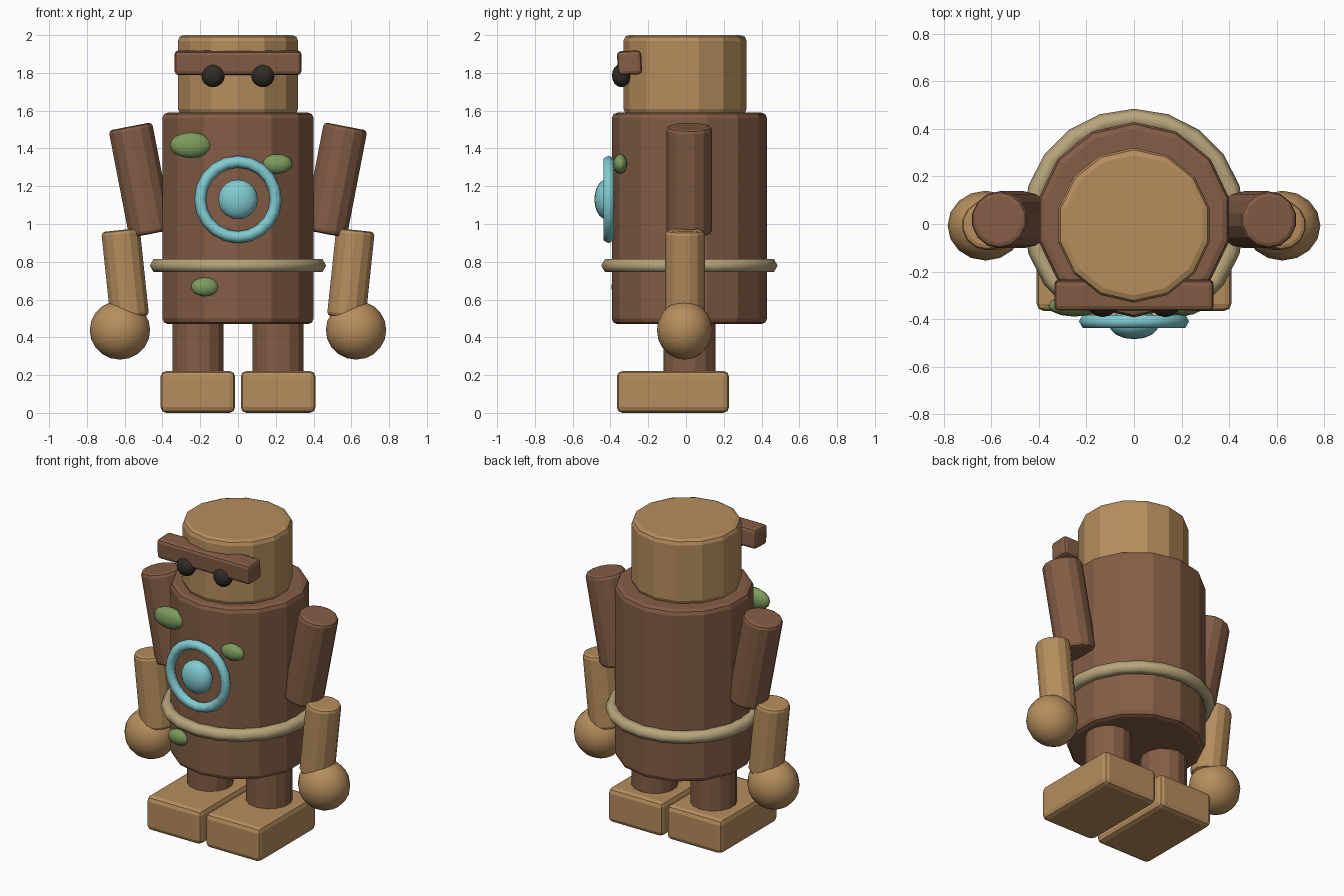
import bpy, bmesh, math
from mathutils import Matrix, Vector

if "Cube" in bpy.data.objects:
    bpy.data.objects.remove(bpy.data.objects["Cube"])


def material(name, rgb):
    m = bpy.data.materials.new(name)
    m.diffuse_color = (*rgb, 1)
    m.use_nodes = True
    m.node_tree.nodes["Principled BSDF"].inputs["Base Color"].default_value = m.diffuse_color
    return m


LIGHT = material("light_wood", (0.47, 0.27, 0.11))
DARK = material("dark_wood", (0.23, 0.11, 0.06))
ROPE = material("rope", (0.48, 0.38, 0.20))
GLOW = material("teal_glow", (0.22, 0.60, 0.64))
MOSS = material("moss", (0.20, 0.33, 0.11))
BLACK = material("black", (0.03, 0.025, 0.02))
YC = 0.018  # body axis


def finish(name, bm, mat, bevel=0, flat=True):
    me = bpy.data.meshes.new(name)
    bm.to_mesh(me)
    bm.free()
    me.materials.append(mat)
    ob = bpy.data.objects.new(name, me)
    bpy.context.collection.objects.link(ob)
    if not flat:
        for p in me.polygons:
            p.use_smooth = True
    if bevel:
        b = ob.modifiers.new("bevel", "BEVEL")
        b.width, b.segments = bevel, 2
        b.limit_method = 'ANGLE'
        b.angle_limit = math.radians(35)
    return ob


def log(name, bottom, top, r, mat, bevel=0.02, sides=14):
    """Cylinder between two points, with one corner facing front/back."""
    a, b = Vector(bottom), Vector(top)
    bm = bmesh.new()
    bmesh.ops.create_cone(bm, cap_ends=True, segments=sides, radius1=r, radius2=r, depth=(b - a).length)
    d = b - a
    tilt = Matrix.Rotation(math.atan2(d.x, d.z), 4, 'Y')
    bm.transform(Matrix.Translation((a + b) / 2) @ tilt)
    return finish(name, bm, mat, bevel)


def box(name, lo, hi, mat, bevel, tilt=0):
    lo, hi = Vector(lo), Vector(hi)
    bm = bmesh.new()
    bmesh.ops.create_cube(bm, size=1)
    bm.transform(Matrix.Translation((lo + hi) / 2) @ Matrix.Rotation(tilt, 4, 'X')
                 @ Matrix.Diagonal((*(hi - lo), 1)))
    return finish(name, bm, mat, bevel)


def blob(name, c, radii, mat, seg=16, rings=10):
    bm = bmesh.new()
    bmesh.ops.create_uvsphere(bm, u_segments=seg, v_segments=rings, radius=1)
    bm.transform(Matrix.Translation(c) @ Matrix.Diagonal((*radii, 1)))
    return finish(name, bm, mat, flat=False)


def ring(name, c, major, minor, mat, seg, upright=False):
    bpy.ops.mesh.primitive_torus_add(major_radius=major, minor_radius=minor, major_segments=seg,
                                     minor_segments=6, location=c,
                                     rotation=(math.pi / 2 if upright else 0, 0, 0))
    ob = bpy.context.object
    ob.name = name
    ob.data.materials.append(mat)
    bpy.ops.object.shade_smooth()
    return ob


# Body and head
log("torso", (0, YC, 0.47), (0, YC, 1.59), 0.411, DARK, 0.03)
log("head", (0, -0.005, 1.58), (0, -0.005, 2.0), 0.326, LIGHT, 0.03)
box("brow", (-0.335, -0.363, 1.79), (0.335, -0.235, 1.917), DARK, 0.02, 0.05)
ring("rope_belt", (0, YC, 0.78), 0.427, 0.04, ROPE, 20)

# Chest emblem: ring and glowing core
ring("chest_ring", (0, -0.41, 1.13), 0.2, 0.032, GLOW, 20, True)
blob("chest_core", (0, -0.422, 1.13), (0.105, 0.063, 0.105), GLOW)

# Moss patches
for i, (c, r) in enumerate([((-0.25, -0.345, 1.417), (0.112, 0.045, 0.068)),
                            ((0.206, -0.348, 1.318), (0.083, 0.038, 0.052)),
                            ((-0.175, -0.36, 0.667), (0.074, 0.035, 0.05))]):
    blob(f"moss_patch_{i + 1}", c, r, MOSS, 12, 8)

# Paired parts
for side, s in (("left", 1), ("right", -1)):
    blob(f"{side}_eye", (s * 0.132, -0.342, 1.786), (0.062, 0.05, 0.062), BLACK, 12, 8)
    log(f"{side}_upper_arm", (s * 0.46, YC, 0.948), (s * 0.57, YC, 1.517), 0.12, DARK)
    log(f"{side}_forearm", (s * 0.573, -0.005, 0.505), (s * 0.622, -0.005, 0.968), 0.105, LIGHT)
    blob(f"{side}_hand", (s * 0.625, -0.007, 0.438), (0.16, 0.147, 0.156), LIGHT)
    log(f"{side}_leg", (s * 0.212, YC, 0.18), (s * 0.212, YC, 0.52), 0.138, DARK, 0.015)
    x0, x1 = sorted((s * 0.015, s * 0.41))
    box(f"{side}_foot", (x0, -0.366, 0.0), (x1, 0.228, 0.222), LIGHT, 0.03)
